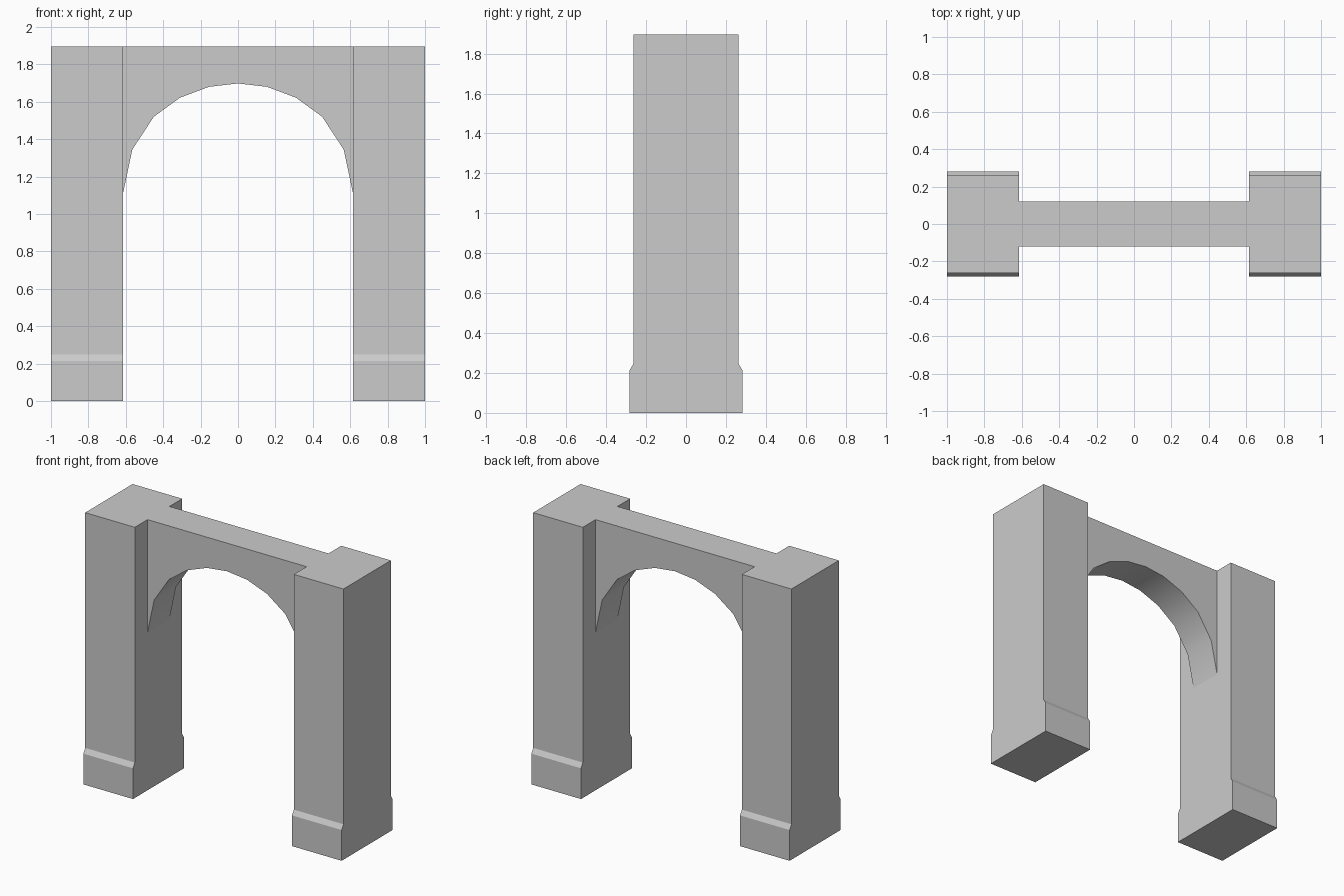
import bpy
import bmesh
from mathutils import Vector

default = bpy.data.objects.get("Cube")
if default:
    bpy.data.objects.remove(default, do_unlink=True)

TOP = 1.895       # overall height
INNER = 0.616     # inner side of the pillars
stone = bpy.data.materials.new("grey stone")
stone.use_nodes = True
stone.diffuse_color = (0.6, 0.6, 0.6, 1)
stone.node_tree.nodes["Principled BSDF"].inputs["Base Color"].default_value = stone.diffuse_color


def extrude_profile(name, points, offset):
    """Extrude a closed outline of 3D points along an offset."""
    bm = bmesh.new()
    face = bm.faces.new([bm.verts.new(p) for p in points])
    moved = bmesh.ops.extrude_face_region(bm, geom=[face], use_keep_orig=True)["geom"]
    bmesh.ops.translate(bm, vec=Vector(offset),
                        verts=[v for v in moved if isinstance(v, bmesh.types.BMVert)])
    bmesh.ops.recalc_face_normals(bm, faces=bm.faces)
    mesh = bpy.data.meshes.new(name)
    bm.to_mesh(mesh)
    bm.free()
    mesh.materials.append(stone)
    obj = bpy.data.objects.new(name, mesh)
    bpy.context.collection.objects.link(obj)
    return obj


# Pillars with a wider chamfered plinth at front and back
half = [(0.282, 0), (0.282, 0.215), (0.262, 0.248), (0.262, TOP)]
outline = half + [(-y, z) for y, z in reversed(half)]
for name, x in (("right_pillar", -1), ("left_pillar", INNER)):
    extrude_profile(name, [(x, y, z) for y, z in outline], (1 - INNER, 0, 0))

# Thinner arched span between the pillars
curve = [(INNER, 1.105), (0.565, 1.345), (0.45, 1.52), (0.31, 1.622), (0.155, 1.68), (0, 1.698)]
under = curve + [(-x, z) for x, z in reversed(curve[:-1])]
span = [(INNER, TOP)] + under + [(-INNER, TOP)]
arch = extrude_profile("arch_span", [(x, -0.121, z) for x, z in span], (0, 0.242, 0))

# Smooth the curved underside, keeping the corners sharp
bpy.ops.object.select_all(action="DESELECT")
arch.select_set(True)
bpy.context.view_layer.objects.active = arch
bpy.ops.object.shade_smooth_by_angle(angle=0.6)
